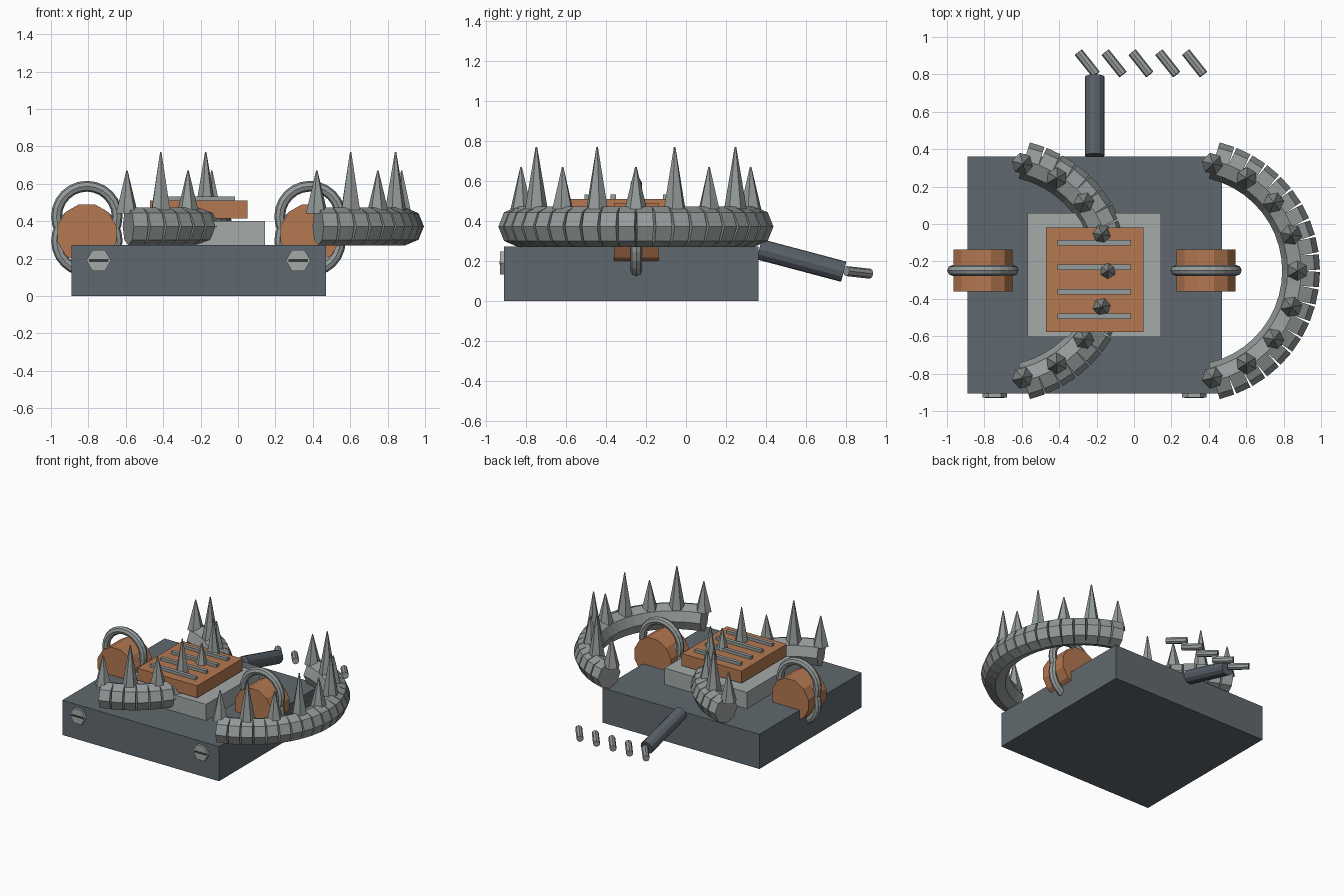
import bpy, bmesh, math
from mathutils import Vector, Matrix

if "Cube" in bpy.data.objects:
    bpy.data.objects.remove(bpy.data.objects["Cube"])


def mat(name, rgb):
    m = bpy.data.materials.new(name)
    m.diffuse_color = (*rgb, 1)
    m.use_nodes = True
    m.node_tree.nodes["Principled BSDF"].inputs["Base Color"].default_value = m.diffuse_color
    return m


SLATE = mat("slate", (0.115, 0.141, 0.156))
STEEL = mat("steel", (0.30, 0.33, 0.325))
PALE = mat("pale_grey", (0.37, 0.40, 0.395))
COPPER = mat("copper", (0.46, 0.188, 0.083))
GUNMETAL = mat("gunmetal", (0.098, 0.117, 0.140))
DARK = mat("dark", (0.04, 0.042, 0.045))


def finish(bm, name, material):
    me = bpy.data.meshes.new(name)
    bm.to_mesh(me)
    bm.free()
    me.materials.append(material)
    ob = bpy.data.objects.new(name, me)
    bpy.context.collection.objects.link(ob)
    return ob


def box(name, x, y, z, material):
    bm = bmesh.new()
    size = [b - a for a, b in (x, y, z)]
    mid = [(a + b) / 2 for a, b in (x, y, z)]
    bmesh.ops.create_cube(bm, size=1, matrix=Matrix.Translation(mid) @ Matrix.Diagonal((*size, 1)))
    return finish(bm, name, material)


def add_rod(bm, a, b, r, sides, r2=None, spin=0):
    a, b = Vector(a), Vector(b)
    rot = (b - a).to_track_quat('Z', 'Y').to_matrix().to_4x4()
    m = Matrix.Translation((a + b) / 2) @ rot @ Matrix.Rotation(spin, 4, 'Z')
    bmesh.ops.create_cone(bm, cap_ends=True, segments=sides, radius1=r,
                          radius2=r if r2 is None else r2, depth=(b - a).length, matrix=m)


def rod(name, a, b, r, sides, material, spin=0):
    bm = bmesh.new()
    add_rod(bm, a, b, r, sides, spin=spin)
    return finish(bm, name, material)


# base, pedestal and trigger plate
box("base", (-0.89, 0.47), (-0.907, 0.361), (0, 0.272), SLATE)
box("pedestal", (-0.57, 0.145), (-0.603, 0.06), (0.272, 0.40), PALE)
box("trigger_plate", (-0.47, 0.05), (-0.577, -0.018), (0.415, 0.51), COPPER)
for i in range(4):
    y = -0.10 - 0.131 * i
    box("plate_bar", (-0.41, -0.015), (y - 0.014, y + 0.014), (0.505, 0.532), STEEL)

# spring drums with two stacked rings each
for cx in (-0.808, 0.385):
    rod("spring_drum", (cx, -0.36, 0.333), (cx, -0.137, 0.333), 0.163, 12, COPPER,
        math.radians(15))
    for cz in (0.425, 0.295):
        bpy.ops.mesh.primitive_torus_add(location=(cx, -0.248, cz), rotation=(math.pi / 2, 0, 0),
                                         major_segments=24, minor_segments=8,
                                         major_radius=0.162, minor_radius=0.029)
        ring = bpy.context.object
        ring.name = "spring_ring"
        ring.data.materials.append(STEEL)

# two curved jaws: short octagonal segments along an arc, with pointed teeth
CY, CZ, R = -0.25, 0.372, 0.605
SEGMENTS, PITCH, TOOTH_STEP = 20, math.radians(7.65), math.radians(19.2)
for cx in (0.287, -0.728):
    bm = bmesh.new()
    for i in range(SEGMENTS):
        a = (i - (SEGMENTS - 1) / 2) * PITCH
        mid = Vector((cx + R * math.cos(a), CY + R * math.sin(a), CZ))
        half = Vector((-math.sin(a), math.cos(a), 0)) * 0.0405
        add_rod(bm, mid - half, mid + half, 0.101, 8)
    finish(bm, "jaw", STEEL)
    bm = bmesh.new()
    for i in range(-4, 5):
        a = i * TOOTH_STEP
        x, y = cx + 0.588 * math.cos(a), CY + 0.588 * math.sin(a)
        top = 0.77 if i % 2 else 0.67
        add_rod(bm, (x, y, 0.44), (x, y, top), 0.06, 6, 0.004, a)
    finish(bm, "jaw_teeth", STEEL)

# slotted bolts on the front
for x in (-0.745, 0.322):
    rod("bolt", (x, -0.90, 0.19), (x, -0.927, 0.19), 0.066, 6, PALE, math.pi / 6)
    box("bolt_slot", (x - 0.052, x + 0.052), (-0.93, -0.926), (0.183, 0.197), DARK)

# handle and row of loose pegs at the back
rod("handle", (-0.21, 0.365, 0.259), (-0.21, 0.787, 0.147), 0.052, 12, GUNMETAL)
for i in range(5):
    x = -0.297 + 0.1435 * i
    rod("peg", (x, 0.918, 0.137), (x + 0.094, 0.80, 0.150), 0.025, 8, STEEL)

# spin check: hexagon bolts need corners pointing sideways
for ob in bpy.data.objects:
    if ob.name.startswith("bolt") and "slot" not in ob.name:
        xs = [v.co.x for v in ob.data.vertices]
        zs = [v.co.z for v in ob.data.vertices]
        if max(xs) - min(xs) < max(zs) - min(zs):
            c = Matrix.Translation((sum(xs) / len(xs), 0, 0.19))
            ob.data.transform(c @ Matrix.Rotation(math.pi / 6, 4, 'Y') @ c.inverted())
